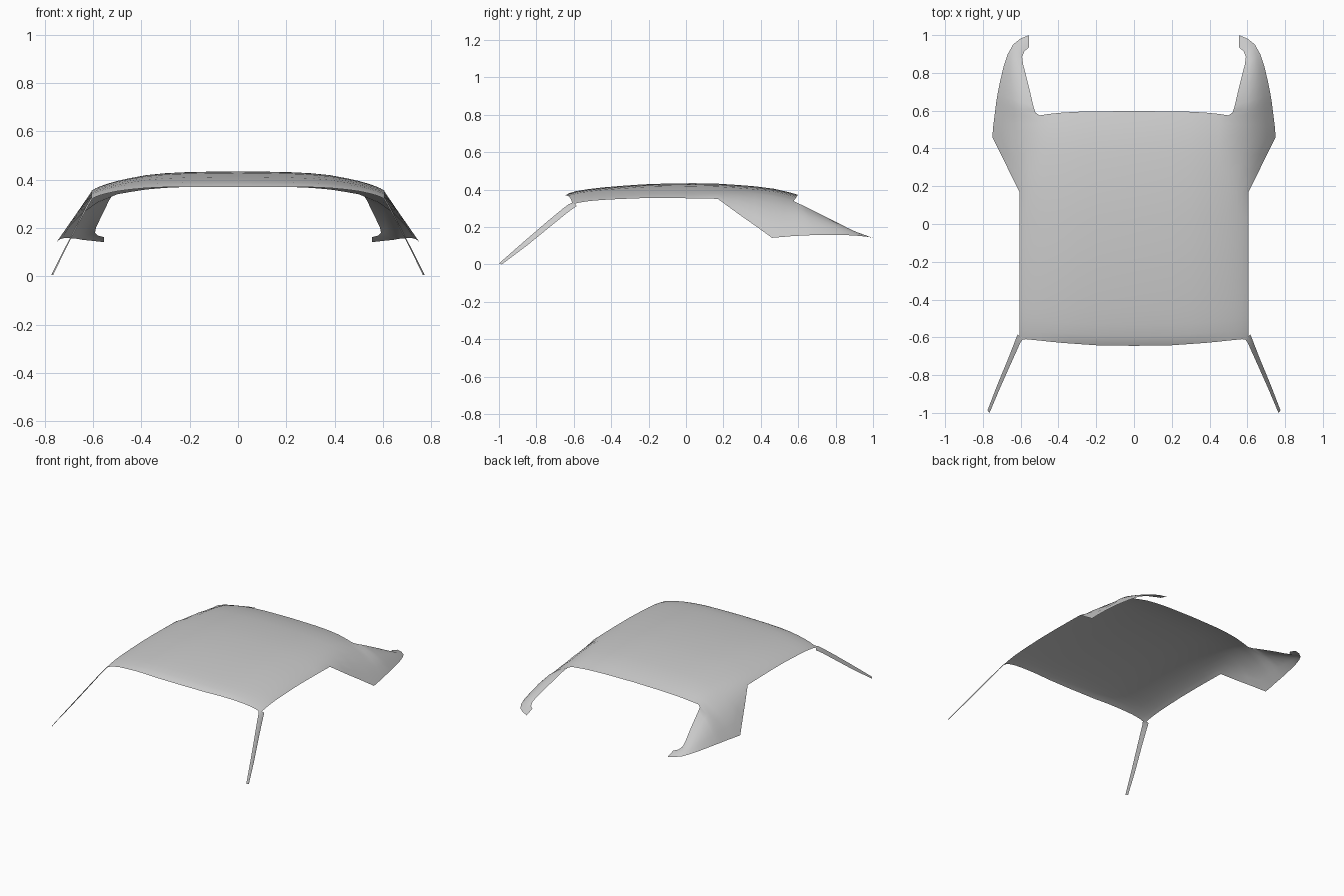
import bpy, bmesh
from mathutils import Vector

if "Cube" in bpy.data.objects:
    bpy.data.objects.remove(bpy.data.objects["Cube"])


def interp(pts, t):
    """Piecewise linear lookup in a short profile."""
    if t <= pts[0][0]:
        return pts[0][1]
    for (a, va), (b, vb) in zip(pts, pts[1:]):
        if t <= b:
            return va + (vb - va) * (t - a) / (b - a)
    return pts[-1][1]


def clamp(t):
    return max(0.0, min(1.0, t))


# Roof profiles: height along the centre line, drop towards the sides, front edge line
CROWN = [(-.65, .367), (-.62, .383), (-.58, .394), (-.5, .406), (-.4, .416), (-.2, .43),
         (0, .435), (.2, .431), (.4, .415), (.5, .4), (.6, .372)]
DROP = [(0, 0), (.2, .003), (.3, .008), (.4, .018), (.5, .04), (.54, .052), (.57, .063),
        (.588, .071), (.606, .081)]
FRONT = [(0, -.645), (.2, -.642), (.4, -.628), (.5, -.617), (.57, -.61), (.606, -.611)]


def roof_point(x, y):
    y += (interp(FRONT, x) + .645) * clamp((-y - .4) / .245)
    y += .022 * (1 - (x / .5) ** 4) * clamp((y - .37) / .205) if x < .5 else 0
    z = interp(CROWN, y) - interp(DROP, x) * (1 - .2 * clamp(-y / .5))
    return Vector((x, y, z))


bm = bmesh.new()


def add_grid(rows):
    grid = [[bm.verts.new(p) for p in row] for row in rows]
    for r0, r1 in zip(grid, grid[1:]):
        for j in range(len(r0) - 1):
            bm.faces.new((r0[j], r0[j + 1], r1[j + 1], r1[j]))


# Main roof skin (right half)
front_ys = [-.645, -.625, -.59, -.53, -.45, -.35, -.23, -.1, .04, .17]
rear_ys = [.28, .37, .46, .53, .575]
inner_xs = [0, .1, .2, .3, .38, .45, .5]
side_xs = [.5, .54, .57, .588, .606]
add_grid([[roof_point(x, y) for x in inner_xs] for y in front_ys + rear_ys])

# Side rail of the roof, its front corner cut back to meet the windscreen pillar
side = [[roof_point(x, y) for x in side_xs] for y in front_ys]
side[0][-1] = (side[0][-2] + side[1][-1]) / 2
add_grid(side)

# Slim windscreen pillar: inner and outer edges
slim = [((.601, -.627, .322), (.616, -.585, .312)),
        ((.616, -.66, .297), (.634, -.63, .28)),
        ((.652, -.74, .231), (.667, -.715, .211)),
        ((.71, -.87, .119), (.723, -.85, .101)),
        ((.765, -1, .005), (.775, -.985, 0))]
rows = [[side[0][-2], side[0][-1], side[1][-1]]]
for a, b in slim:
    a, b = Vector(a), Vector(b)
    rows.append([a, (a + b) / 2 + Vector((.002, 0, .003)), b])
add_grid(rows[::-1])

# Broad rear pillar: inner edge, outer edge, bulge
broad = [(roof_point(.5, .28), (.661, .28, .27), .02),
         (roof_point(.5, .37), (.705, .37, .207), .026),
         (roof_point(.5, .46), (.75, .46, .142), .03),
         (roof_point(.5, .53), (.745, .52, .147), .03),
         (roof_point(.5, .575), (.738, .575, .152), .03),
         ((.522, .59, .331), (.73, .64, .155), .028),
         ((.533, .625, .315), (.722, .69, .157), .026),
         ((.548, .69, .283), (.708, .76, .158), .022),
         ((.57, .78, .238), (.69, .835, .157), .016),
         ((.587, .845, .203), (.668, .9, .155), .01),
         ((.592, .885, .18), (.64, .95, .15), .006),
         ((.58, .915, .168), (.6, .982, .146), .003),
         ((.555, .935, .162), (.555, 1, .141), .001)]
rows = [side[-1]]
for a, b, bulge in broad:
    a, b = Vector(a), Vector(b)
    rows.append([a.lerp(b, f) + Vector((.35, 0, .9)) * bulge * 4 * f * (1 - f)
                 for f in (0, .3, .55, .78, 1)])
add_grid(rows)

# Weld the panels into one shell and mirror it
bmesh.ops.remove_doubles(bm, verts=bm.verts, dist=.0005)
mesh = bpy.data.meshes.new("roof_shell")
bm.to_mesh(mesh)
bm.free()
roof = bpy.data.objects.new("roof_shell", mesh)
bpy.context.collection.objects.link(roof)
mirror = roof.modifiers.new("mirror", 'MIRROR')
mirror.use_clip = True
for p in mesh.polygons:
    p.use_smooth = True
